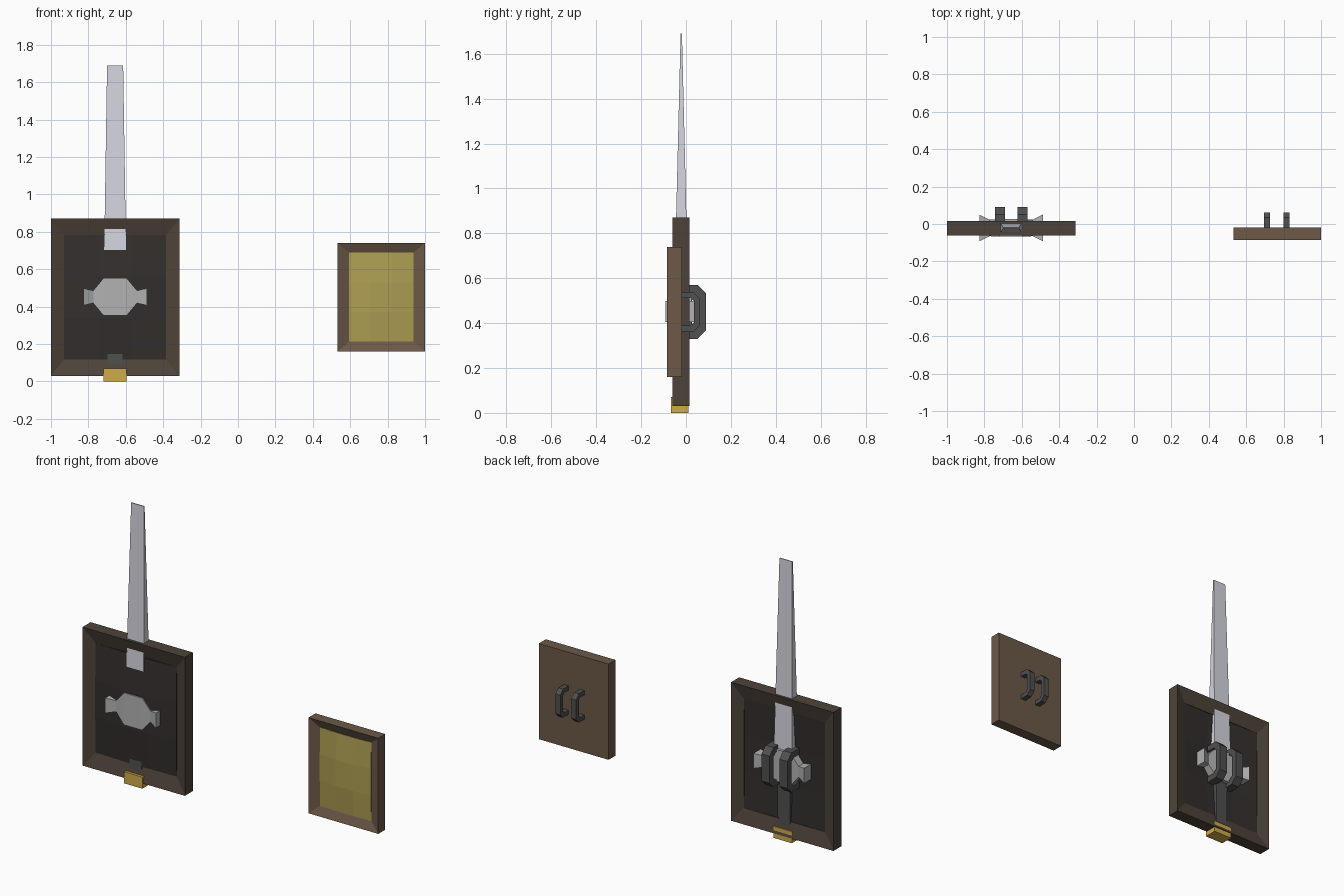
import bpy, bmesh

if "Cube" in bpy.data.objects:
    bpy.data.objects.remove(bpy.data.objects["Cube"])


def material(name, r, g, b):
    m = bpy.data.materials.new(name)
    m.diffuse_color = (r, g, b, 1)
    m.use_nodes = True
    m.node_tree.nodes["Principled BSDF"].inputs["Base Color"].default_value = m.diffuse_color
    return m


dark_wood = material("dark_wood", .076, .056, .041)
dark_panel = material("dark_panel", .033, .028, .026)
wood = material("wood", .15, .10, .066)
gold_panel = material("gold_panel", .42, .34, .085)
steel = material("steel", .67, .67, .74)
guard_grey = material("guard_grey", .45, .45, .45)
iron = material("iron", .08, .08, .08)
gold = material("gold", .62, .41, .07)


def finish(bm, name, mat):
    bmesh.ops.recalc_face_normals(bm, faces=bm.faces)
    me = bpy.data.meshes.new(name)
    bm.to_mesh(me)
    bm.free()
    ob = bpy.data.objects.new(name, me)
    me.materials.append(mat)
    bpy.context.collection.objects.link(ob)
    return ob


def loft(name, loops, mat, caps=True):
    """Skin a list of equal-length point loops."""
    bm = bmesh.new()
    rings = [[bm.verts.new(p) for p in loop] for loop in loops]
    n = len(rings[0])
    pairs = list(zip(rings, rings[1:]))
    if not caps:
        pairs.append((rings[-1], rings[0]))
    for a, b in pairs:
        for i in range(n):
            j = (i + 1) % n
            bm.faces.new((a[i], a[j], b[j], b[i]))
    if caps:
        bm.faces.new(rings[0])
        bm.faces.new(rings[-1])
    return finish(bm, name, mat)


def rect_xz(cx, cz, hx, hz, y):
    return [(cx - hx, y, cz - hz), (cx + hx, y, cz - hz),
            (cx + hx, y, cz + hz), (cx - hx, y, cz + hz)]


def rect_xy(cx, cy, hx, hy, z):
    return [(cx - hx, cy - hy, z), (cx + hx, cy - hy, z),
            (cx + hx, cy + hy, z), (cx - hx, cy + hy, z)]


def panel(name, cx, cz, hx, hz, front, back, bulge, back_bulge, mat):
    """Slab of 3 x 3 facets that domes towards the front."""
    bm = bmesh.new()

    def grid(y, b):
        def depth(i, k):
            inner = (i in (1, 2)) + (k in (1, 2))
            return y - b * (0, .22, 1)[inner]
        return [[bm.verts.new((cx + hx * (i * 2 / 3 - 1), depth(i, k),
                               cz + hz * (k * 2 / 3 - 1)))
                 for k in range(4)] for i in range(4)]
    f, r = grid(front, bulge), grid(back, back_bulge)
    for g in (f, r):
        for i in range(3):
            for k in range(3):
                bm.faces.new((g[i][k], g[i + 1][k], g[i + 1][k + 1], g[i][k + 1]))
    for i in range(3):
        for e in (0, 3):
            bm.faces.new((f[i][e], f[i + 1][e], r[i + 1][e], r[i][e]))
            bm.faces.new((f[e][i], f[e][i + 1], r[e][i + 1], r[e][i]))
    return finish(bm, name, mat)


def bracket(name, x, half_w, z, half_h, y0, y1, bar, mat):
    """Chamfered C-shaped strap handle, open towards the shield."""
    def arch(h, y, c):
        return [(y0, z - h), (y - c, z - h), (y, z - h + c),
                (y, z + h - c), (y - c, z + h), (y0, z + h)]
    outer = arch(half_h, y1, .038 * half_h / .12)
    inner = arch(half_h - bar, y1 - bar, .02 * half_h / .12)
    loops = [[(x - half_w, *o), (x + half_w, *o), (x + half_w, *i), (x - half_w, *i)]
             for o, i in zip(outer, inner)]
    return loft(name, loops, mat)


# Large shield: rim sloping inward on both faces, domed panel
lx, lz = -.657, .45
loft("large_shield_rim", [rect_xz(lx, lz, .343, .42, -.061),
                          rect_xz(lx, lz, .272, .332, -.036),
                          rect_xz(lx, lz, .272, .332, -.006),
                          rect_xz(lx, lz, .343, .42, .016)], dark_wood, caps=False)
panel("large_shield_panel", lx, lz, .272, .332, -.036, -.007, .024, .016, dark_panel)

# Small shield: sloping rim in front, plain back
sx, sz = .766, .45
loft("small_shield_rim", [rect_xz(sx, sz, .172, .238, -.045),
                          rect_xz(sx, sz, .172, .238, -.062),
                          rect_xz(sx, sz, .234, .29, -.085),
                          rect_xz(sx, sz, .234, .29, -.018)], wood)
panel("small_shield_panel", sx, sz, .172, .238, -.062, -.04, .016, 0, gold_panel)

# Strap handles behind each shield
for side, s in (("left", -1), ("right", 1)):
    bracket("large_handle_" + side, lx + s * .06, .027, .45, .12, -.025, .09, .036, iron)
    bracket("small_handle_" + side, sx - .003 + s * .053, .016, .45, .087, -.02, .062, .026, iron)

# Sword, running through the large shield
sy = -.021
loft("sword_blade", [rect_xy(lx, sy, .0615, .032, .5),
                     rect_xy(lx, sy, .043, .003, 1.69)], steel)
loft("sword_grip", [rect_xy(lx, sy, .04, .0225, .05),
                    rect_xy(lx, sy, .042, .0235, .45)], iron)
loft("sword_pommel", [rect_xy(lx, -.027, .0615, .039, 0),
                      rect_xy(lx, -.027, .0615, .039, .07)], gold)

# Crossguard: flared tips, pinched necks, wide centre block
half = [(.17, .046, .071), (.115, .033, .044), (.062, .097, .047)]
sections = [(-x, h, d) for x, h, d in half] + half[::-1]
loft("sword_guard", [[(lx + x, sy - d, .452 - h), (lx + x, sy + d, .452 - h),
                      (lx + x, sy + d, .452 + h), (lx + x, sy - d, .452 + h)]
                     for x, h, d in sections], guard_grey)
